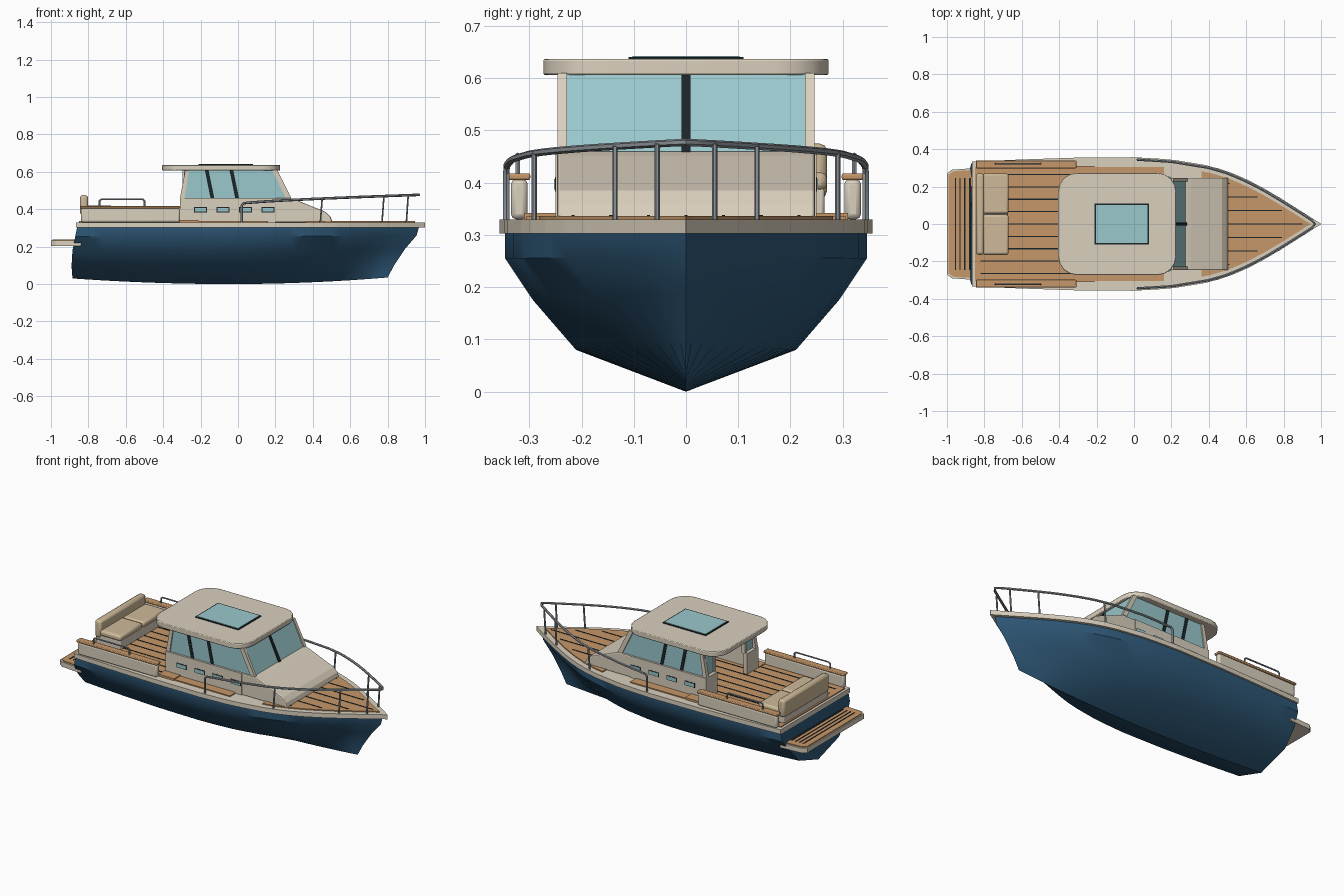
import bpy, bmesh, math
from mathutils import Vector

if "Cube" in bpy.data.objects:
    bpy.data.objects.remove(bpy.data.objects["Cube"])


def material(name, r, g, b):
    m = bpy.data.materials.new(name)
    m.use_nodes = True
    m.diffuse_color = (r, g, b, 1)
    m.node_tree.nodes["Principled BSDF"].inputs["Base Color"].default_value = (r, g, b, 1)
    return m


NAVY = material("navy_blue", .028, .10, .19)
CREAM = material("cream", .70, .63, .51)
TEAK = material("teak", .56, .31, .14)
GLASS = material("pale_glass", .32, .58, .61)
BLACK = material("black_trim", .012, .018, .022)
METAL = material("steel", .28, .31, .34)
TAN = material("tan_cushion", .62, .49, .32)


def finish(name, bm, mat, bevel=0, smooth=False):
    bmesh.ops.recalc_face_normals(bm, faces=bm.faces)
    me = bpy.data.meshes.new(name)
    bm.to_mesh(me)
    bm.free()
    me.materials.append(mat)
    ob = bpy.data.objects.new(name, me)
    bpy.context.collection.objects.link(ob)
    if bevel:
        mod = ob.modifiers.new("Bevel", "BEVEL")
        mod.width, mod.segments, mod.limit_method = bevel, 2, "ANGLE"
    if smooth:
        bpy.ops.object.select_all(action="DESELECT")
        ob.select_set(True)
        bpy.context.view_layer.objects.active = ob
        bpy.ops.object.shade_smooth_by_angle(angle=math.radians(35))
    return ob


def prism(name, pts, axis, lo, hi, mat, bevel=0, smooth=False):
    """Extrude a 2D outline along an axis between lo and hi."""
    place = {"x": lambda a, b, h: (h, a, b),
             "y": lambda a, b, h: (a, h, b),
             "z": lambda a, b, h: (a, b, h)}[axis]
    bm = bmesh.new()
    ends = [[bm.verts.new(place(a, b, h)) for a, b in pts] for h in (lo, hi)]
    for ring in ends:
        bm.faces.new(ring)
    n = len(pts)
    for i in range(n):
        j = (i + 1) % n
        bm.faces.new((ends[0][i], ends[0][j], ends[1][j], ends[1][i]))
    return finish(name, bm, mat, bevel, smooth)


def box(name, x0, x1, y0, y1, z0, z1, mat, bevel=0):
    return prism(name, [(x0, y0), (x1, y0), (x1, y1), (x0, y1)], "z", z0, z1, mat, bevel, bevel > 0)


def rounded(x0, x1, y, r, n=4):
    """Outline of a rectangle with round corners."""
    pts = []
    for k, (cx, cy) in enumerate([(x1 - r, y - r), (x0 + r, y - r), (x0 + r, r - y), (x1 - r, r - y)]):
        for i in range(n + 1):
            a = math.pi / 2 * (k + i / n)
            pts.append((cx + r * math.cos(a), cy + r * math.sin(a)))
    return pts


def tube(name, pts, r, mat=METAL):
    cu = bpy.data.curves.new(name, "CURVE")
    cu.dimensions, cu.bevel_depth, cu.bevel_resolution, cu.use_fill_caps = "3D", r, 1, True
    sp = cu.splines.new("POLY")
    sp.points.add(len(pts) - 1)
    for p, co in zip(sp.points, pts):
        p.co = (*co, 1)
    tmp = bpy.data.objects.new(name, cu)
    bpy.context.collection.objects.link(tmp)
    bpy.context.view_layer.update()
    bm = bmesh.new()
    bm.from_mesh(tmp.evaluated_get(bpy.context.evaluated_depsgraph_get()).to_mesh())
    bpy.data.objects.remove(tmp)
    return finish(name, bm, mat, 0, True)


# Half width of the deck along the boat
PLAN = [(-.865, .333), (-.6, .345), (-.3, .355), (0, .357), (.2, .345), (.4, .312), (.5, .283),
        (.6, .24), (.7, .188), (.8, .128), (.9, .065), (1, 0)]


def beam(x):
    for (x0, b0), (x1, b1) in zip(PLAN, PLAN[1:]):
        if x <= x1:
            return b0 + (b1 - b0) * (x - x0) / (x1 - x0)
    return 0


def plan_outline(x0, x1, inset, n=24):
    xs = [x0 + (x1 - x0) * i / n for i in range(n + 1)]
    side = [(x, max(beam(x) - inset, .001)) for x in xs]
    return side + [(x, -y) for x, y in reversed(side)]


# Hull: rows of (stern x, bow x, width share, bow fineness, mid z, stern z, bow z)
ROWS = [(-.885, .80, 0, 1, 0, .03, .035), (-.89, .835, .59, 1.5, .08, .095, .10),
        (-.885, .895, .82, 1.2, .175, .18, .19), (-.87, .955, .97, 1, .255, .255, .26),
        (-.86, .968, .97, 1, .306, .306, .306)]
bm = bmesh.new()
stations = []
for i in range(25):
    u = i / 24
    b = beam(-.865 + 1.865 * u) / .357
    side = []
    for xs, xb, w, p, zm, zs, zb in ROWS:
        z = zm + ((zs if u < .5 else zb) - zm) * (2 * u - 1) ** 2
        side.append((xs + (xb - xs) * u, .357 * w * b ** p, z))
    ring = [(x, -y, z) for x, y, z in reversed(side)] + side[1:]
    stations.append([bm.verts.new(c) for c in ring])
for s, t in zip(stations, stations[1:]):
    for k in range(len(s) - 1):
        bm.faces.new((s[k], s[k + 1], t[k + 1], t[k]))
bm.faces.new(stations[0])
bmesh.ops.remove_doubles(bm, verts=bm.verts, dist=.0005)
finish("hull", bm, NAVY, 0, True)

# Deck slab, teak foredeck and cockpit sole
prism("gunwale_deck", plan_outline(-.865, 1, 0), "z", .303, .33, CREAM)
prism("foredeck_teak", plan_outline(.36, .945, .037), "z", .328, .336, TEAK)
box("cockpit_sole", -.85, .16, -.305, .305, .328, .336, TEAK)
for k in range(-3, 4):
    y = k * .072
    end = max(x / 100 for x in range(40, 93) if beam(x / 100) > abs(y) + .06)
    box("foredeck_seam", .5, end, y - .003, y + .003, .335, .338, BLACK)
for k in range(-4, 5):
    y = k * .066
    box("cockpit_seam", -.82, -.32 if abs(k) == 4 else .1, y - .003, y + .003, .335, .338, BLACK)

# Swim platform
plat = [(-.84, .30), (-.975, .29), (-1, .27), (-1, -.27), (-.975, -.29), (-.84, -.30)]
prism("swim_platform", plat, "z", .203, .232, CREAM)
prism("swim_platform_teak", [(x * .993, y * .97) for x, y in plat], "z", .23, .237, TEAK)
for x in (-.955, -.93, -.905, -.877):
    w = .006 if x == -.877 else .003
    box("platform_seam", x - w, x + w, -.245, .245, .236, .239, BLACK)

# Port and starboard parts
for s, tag in ((1, "left"), (-1, "right")):
    def sbox(name, x0, x1, y0, y1, z0, z1, mat, bevel=0):
        a, b = sorted((s * y0, s * y1))
        return box(tag + "_" + name, x0, x1, a, b, z0, z1, mat, bevel)

    def plate(name, pts, y0, y1, mat):
        a, b = sorted((s * y0, s * y1))
        return prism(tag + "_" + name, pts, "y", a, b, mat)

    # Cockpit bulwark, cap, grab rail and side step
    sbox("bulwark", -.84, -.31, .303, .335, .33, .407, CREAM, .01)
    sbox("bulwark_cap", -.845, -.308, .298, .34, .405, .418, TEAK, .004)
    tube(tag + "_stern_rail", [(x, s * .322, z) for x, z in
         ((-.74, .41), (-.74, .445), (-.73, .453), (-.51, .453), (-.5, .445), (-.5, .41))], .005)
    sbox("side_step", -.315, -.21, .25, .31, .33, .342, TEAK)
    # Cabin side, pillars and windows
    sbox("cabin_side", -.31, .2, .225, .25, .33, .46, CREAM)
    plate("side_window", [(-.29, .455), (.26, .455), (.19, .61), (-.265, .61)], .225, .238, GLASS)
    plate("aft_pillar", [(-.31, .46), (-.285, .46), (-.262, .61), (-.282, .61)], .222, .246, CREAM)
    plate("front_pillar", [(.255, .46), (.285, .46), (.21, .61), (.182, .61)], .228, .246, CREAM)
    for x in (-.137, -.005):
        plate("window_bar", [(x - .01, .46), (x + .01, .46), (x - .02, .607), (x - .04, .607)],
              .23, .241, BLACK)
    for x in (-.2, -.08, .04, .16):
        sbox("port_frame", x - .034, x + .034, .245, .251, .383, .411, BLACK)
        sbox("port_light", x - .03, x + .03, .245, .253, .387, .407, GLASS)
    # Aft bulkhead panel
    sbox("aft_panel", -.31, -.285, .14, .25, .33, .46, CREAM)
    sbox("aft_window", -.29, -.28, .155, .235, .455, .61, GLASS)
    sbox("aft_door_post", -.298, -.272, .14, .157, .455, .61, CREAM)

# Trunk cabin, windscreen and wiper bar
trunk = [(.15, .33), (.15, .46), (.28, .46), (.305, .452), (.47, .385), (.495, .36), (.505, .33)]
prism("trunk_cabin", trunk, "y", -.247, .247, CREAM, .006)
prism("windscreen", [(.25, .455), (.277, .455), (.205, .61), (.18, .61)], "y", -.232, .232, GLASS)
prism("windscreen_bar", [(.26, .458), (.283, .458), (.21, .61), (.19, .61)], "y", -.009, .009, BLACK)

# Roof with skylight
prism("roof", rounded(-.405, .225, .273, .1), "z", .606, .637, CREAM, .004, True)
box("skylight_frame", -.21, .08, -.11, .11, .635, .641, BLACK)
box("skylight_glass", -.202, .072, -.102, .102, .636, .643, GLASS)

# Stern bench
box("bench_base", -.84, -.675, -.16, .265, .33, .39, CREAM, .006)
for y0, y1 in ((-.165, .05), (.055, .27)):
    box("bench_cushion", -.81, -.67, y0, y1, .385, .42, TAN, .012)
box("bench_back", -.845, -.802, -.165, .27, .37, .475, TAN, .014)

# Bow rail and stanchions
def rail_z(x):
    return .43 + .047 * ((x - .02) / .95) ** .7


xs = [.03 + .92 * i / 20 for i in range(21)]
half = [(.02, beam(.02) - .012, .33), (.02, beam(.02) - .012, .42)]
half += [(x, beam(x) - .012, rail_z(x)) for x in xs]
tube("bow_rail", half + [(.968, 0, .477)] + [(x, -y, z) for x, y, z in reversed(half)], .007)
for x in (.44, .77, .9):
    for s in (1, -1):
        y = s * (beam(x) - .01)
        tube("rail_stanchion", [(x, y, .328), (x + .01, y, rail_z(x))], .005)
